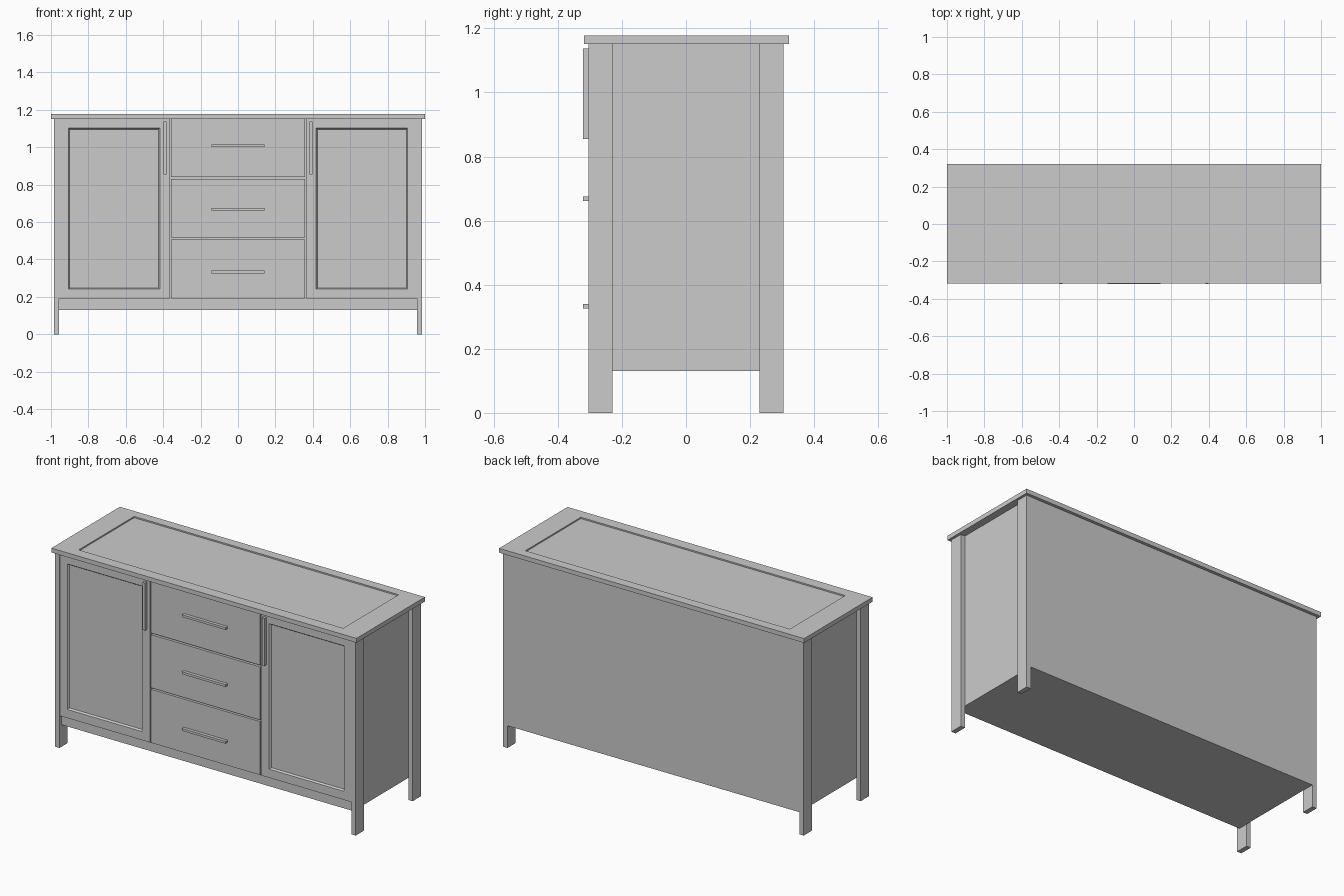
import bpy, bmesh
from mathutils import Vector

if "Cube" in bpy.data.objects:
    bpy.data.objects.remove(bpy.data.objects["Cube"])


def box(name, x, y, z, normal=None, rings=(), mirror=""):
    """Box from ranges; each ring (a0, a1, b0, b1, depth) steps the face along normal inward."""
    bm = bmesh.new()
    bmesh.ops.create_cube(bm, size=1)
    for v in bm.verts:
        v.co = Vector([r[0] if c < 0 else r[1] for c, r in zip(v.co, (x, y, z))])
    bm.normal_update()
    if normal:
        normal = Vector(normal)
        face = max(bm.faces, key=lambda f: f.normal.dot(normal))
        n = max(range(3), key=lambda i: abs(normal[i]))
        a, b = [i for i in range(3) if i != n]
        level = face.calc_center_median()[n]
        for a0, a1, b0, b1, depth in rings:
            bmesh.ops.inset_individual(bm, faces=[face], thickness=0.002)
            mid = face.calc_center_median()
            for v in face.verts:
                v.co[a] = a0 if v.co[a] < mid[a] else a1
                v.co[b] = b0 if v.co[b] < mid[b] else b1
                v.co[n] = level - normal[n] * depth
    mesh = bpy.data.meshes.new(name)
    bm.to_mesh(mesh)
    bm.free()
    ob = bpy.data.objects.new(name, mesh)
    bpy.context.collection.objects.link(ob)
    if mirror:
        mod = ob.modifiers.new("Mirror", "MIRROR")
        mod.use_axis = ["X" in mirror, "Y" in mirror, False]
    return ob


FRONT = -0.303   # front plane of doors and drawers

# Cabinet body, its lower front strip shows as the base rail
box("cabinet_body", (-0.957, 0.957), (-0.287, 0.304), (0.131, 1.152))

# Corner posts
box("corner_leg", (0.957, 0.985), (-0.305, -0.229), (0, 1.152), mirror="XY")

# Top with a shallow sunken panel
box("table_top", (-1, 1), (-0.319, 0.322), (1.152, 1.178), (0, 0, 1),
    [(-0.867, 0.867, -0.253, 0.266, 0), (-0.867, 0.867, -0.253, 0.266, 0.008)])

# Doors with sunken panels, and their upright handles
box("door", (0.364, 0.956), (FRONT, -0.285), (0.19, 1.151), (0, -1, 0),
    [(0.417, 0.907, 0.241, 1.103, 0), (0.424, 0.900, 0.248, 1.096, 0.01)], mirror="X")
box("door_handle", (0.383, 0.399), (-0.322, FRONT + 0.002), (0.855, 1.137), mirror="X")

# Drawer fronts with horizontal handles
for i, (z0, z1, h) in enumerate([(0.19, 0.507, 0.333), (0.516, 0.831, 0.669), (0.841, 1.151, 1.007)]):
    box(f"drawer_front_{i + 1}", (-0.357, 0.357), (FRONT, -0.285), (z0, z1))
    box(f"drawer_handle_{i + 1}", (-0.143, 0.143), (-0.322, FRONT + 0.002), (h - 0.007, h + 0.007))
